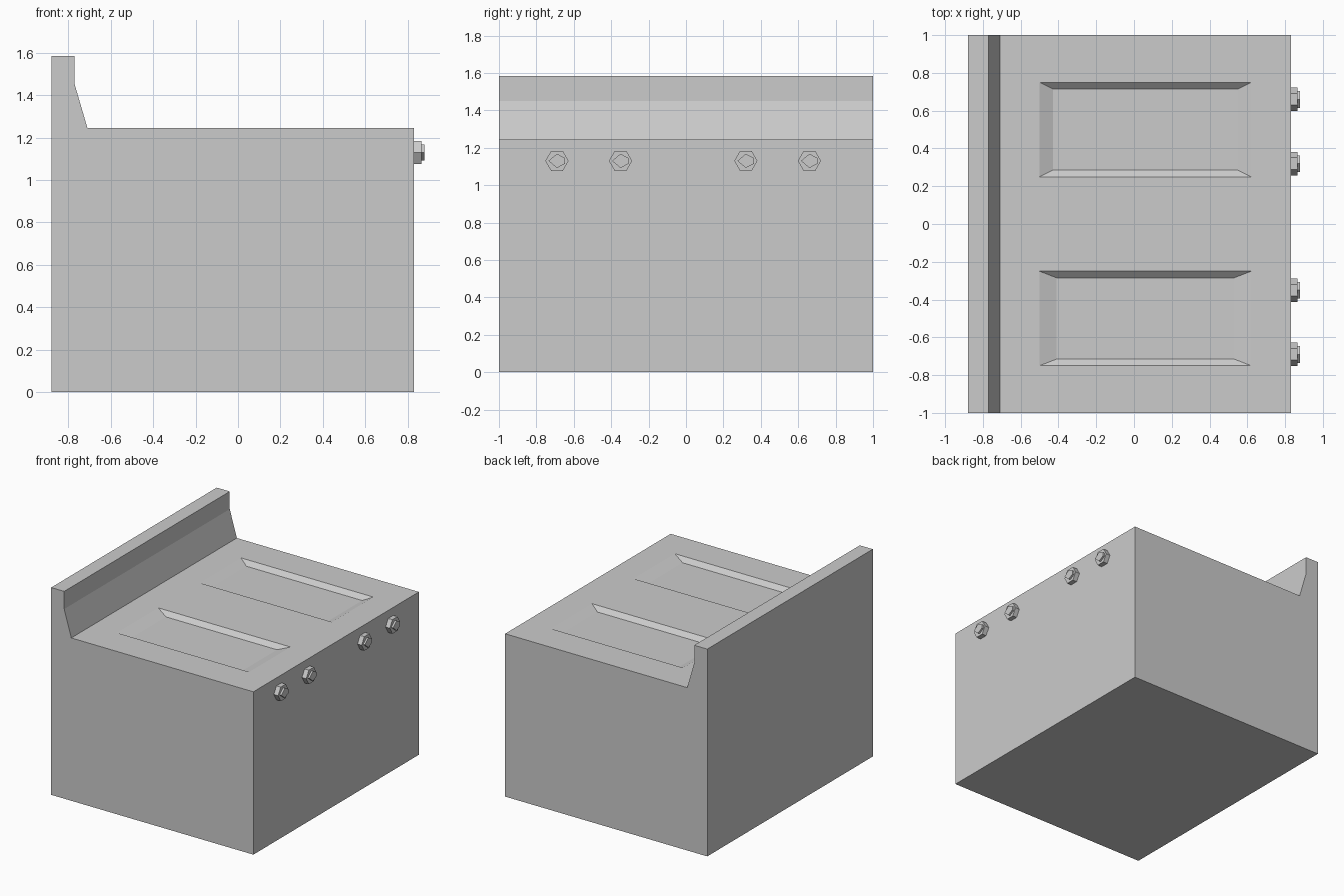
import bpy, bmesh, math

if "Cube" in bpy.data.objects:
    bpy.data.objects.remove(bpy.data.objects["Cube"])

TOP = 1.245


def loft(name, rings):
    """Solid through matching rings of points, capped at both ends."""
    bm = bmesh.new()
    loops = [[bm.verts.new(p) for p in ring] for ring in rings]
    n = len(loops[0])
    for a, b in zip(loops, loops[1:]):
        for i in range(n):
            j = (i + 1) % n
            bm.faces.new((a[i], a[j], b[j], b[i]))
    bm.faces.new(loops[0][::-1])
    bm.faces.new(loops[-1])
    bmesh.ops.recalc_face_normals(bm, faces=bm.faces)
    mesh = bpy.data.meshes.new(name)
    bm.to_mesh(mesh)
    bm.free()
    obj = bpy.data.objects.new(name, mesh)
    bpy.context.collection.objects.link(obj)
    return obj


def rect(x0, x1, y0, y1, z):
    return [(x0, y0, z), (x1, y0, z), (x1, y1, z), (x0, y1, z)]


# Stove body with raised backguard: side profile extruded along y
profile = [(-0.88, 0), (0.83, 0), (0.83, TOP), (-0.71, TOP),
           (-0.77, 1.45), (-0.77, 1.585), (-0.88, 1.585)]
body = loft("stove_body", [[(x, y, z) for x, z in profile] for y in (-1, 1)])

# Two bevelled recesses sunk into the cooktop
bpy.context.view_layer.objects.active = body
for side, inset_x in ((-1, 0.09), (1, 0.07)):
    y0, y1 = sorted((side * 0.25, side * 0.75))
    cutter = loft("recess_cutter", [
        rect(-0.5 + inset_x, 0.62 - inset_x, y0 + 0.035, y1 - 0.035, TOP - 0.032),
        rect(-0.5, 0.62, y0, y1, TOP),
        rect(-0.5, 0.62, y0, y1, TOP + 0.1)])
    cutter.hide_render = True
    mod = body.modifiers.new("recess", 'BOOLEAN')
    mod.operation = 'DIFFERENCE'
    mod.solver = 'EXACT'
    mod.object = cutter
    bpy.ops.object.modifier_apply(modifier=mod.name)
    bpy.data.objects.remove(cutter)

# Knobs: hexagonal base with a smaller pointed cap
hexagon = [(0.062 * math.cos(math.radians(60 * i)),
            0.062 * math.sin(math.radians(60 * i))) for i in range(6)]
cap = [(-0.045, 0), (0, -0.038), (0.043, -0.015), (0.043, 0.015), (0, 0.038)]
for i, y in enumerate((-0.69, -0.35, 0.32, 0.66), 1):
    for part, outline, x0, x1 in (("base", hexagon, 0.82, 0.866),
                                  ("cap", cap, 0.86, 0.88)):
        loft(f"knob_{part}_{i}",
             [[(x, y + u, 1.13 + v) for u, v in outline] for x in (x0, x1)])
